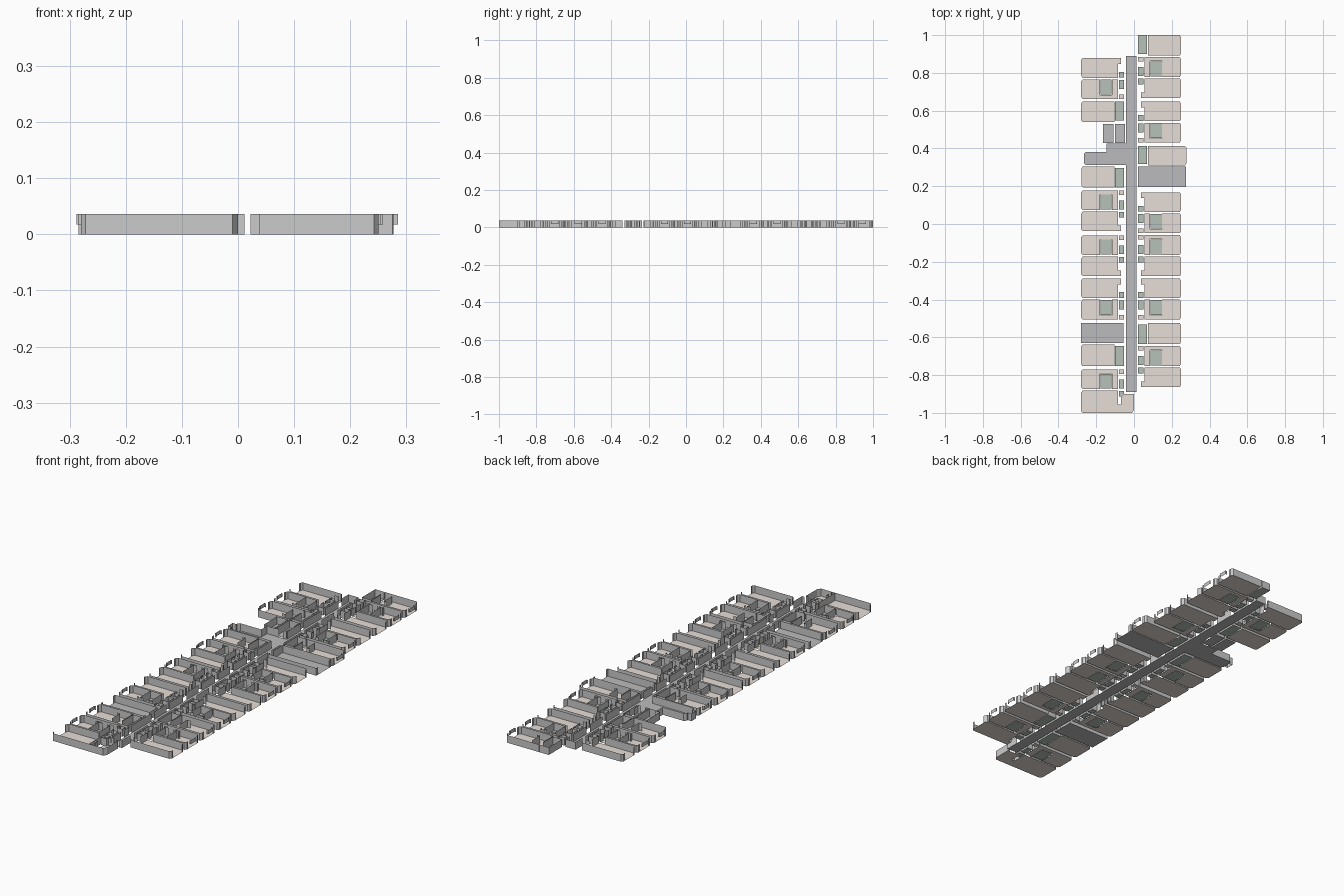
import bpy, math
from mathutils import Vector

if "Cube" in bpy.data.objects:
    bpy.data.objects.remove(bpy.data.objects["Cube"])

H = 0.036          # wall height


def mat(name, c):
    m = bpy.data.materials.new(name)
    m.diffuse_color = (*c, 1)
    m.use_nodes = True
    m.node_tree.nodes["Principled BSDF"].inputs["Base Color"].default_value = m.diffuse_color
    return m


BEIGE = mat("beige_floor", (0.80, 0.73, 0.68))
GREEN = mat("green_floor", (0.47, 0.54, 0.48))
GREY = mat("grey_floor", (0.50, 0.50, 0.51))


def mesh_obj(name, verts, faces, material=None):
    me = bpy.data.meshes.new(name)
    me.from_pydata(verts, [], faces)
    if material:
        me.materials.append(material)
    ob = bpy.data.objects.new(name, me)
    bpy.context.collection.objects.link(ob)


def walls(name, segs, z0=0.0, z1=H):
    """Thin upright sheets along a list of plan segments."""
    v, f = [], []
    for a, b in segs:
        n = len(v)
        v += [(*a, z0), (*b, z0), (*b, z1), (*a, z1)]
        f.append((n, n + 1, n + 2, n + 3))
    mesh_obj(name, v, f)


def room(name, pts, material, gaps=None, f=lambda p: p):
    """Floor polygon plus walls on its outline; gaps = {edge: [(start, end)]} in units, or None for no wall."""
    gaps = gaps or {}
    q = [f(p) for p in pts]
    area = sum(a[0] * b[1] - b[0] * a[1] for a, b in zip(q, q[1:] + q[:1]))
    order = list(range(len(q)))
    mesh_obj(name + "_floor", [(*p, 0) for p in q], [order if area > 0 else order[::-1]], material)
    segs = []
    for i in order:
        a, b = Vector(q[i]), Vector(q[(i + 1) % len(q)])
        cuts = gaps.get(i, [])
        if cuts is None:
            continue
        length, d = (b - a).length, (b - a).normalized()
        t = 0
        for c0, c1 in sorted(cuts) + [(length, length)]:
            if c0 > t + 1e-4:
                segs.append((a + d * t, a + d * min(c0, length)))
            t = c1
    walls(name + "_walls", segs)


def rect(u0, u1, v0, v1):
    return [(u0, v0), (u1, v0), (u1, v1), (u0, v1)]


def frame(side, y, d):
    """Local plan (u away from corridor, v along it) to world."""
    x0 = 0.02 if side > 0 else -0.05
    return lambda p: (x0 + side * p[0], y + d * p[1])


# Two-room apartment: living room on -v, bedroom and bathroom on +v
def double(name, side, y, d, dl=0.108):
    f = frame(side, y, d)
    room(name + "_living", [(0.035, -.004), (0.222, -.004), (0.23, -.016), (0.23, -dl + .01),
                            (0.222, -dl), (0.018, -dl), (0.018, -.078), (0.035, -.078)],
         BEIGE, {0: [(0.0, 0.03)], 2: [(0.008, dl - .034)], 5: [(0.008, 0.024)], 7: [(0, 0.02)]}, f)
    room(name + "_bedroom", [(0.035, .004), (0.066, .004), (0.066, .087), (0.129, .087), (0.129, .004),
                             (0.222, .004), (0.23, .014), (0.23, .098), (0.222, .108), (0.035, .108)],
         BEIGE, {0: None, 1: None, 2: None, 3: None, 6: [(0.01, 0.074)], 9: [(0.018, 0.04), (.06, .08)]}, f)
    room(name + "_bath", rect(0.068, 0.127, .006, .085), GREEN, {2: [(0.018, 0.042)]}, f)
    room(name + "_closet", rect(0.002, 0.030, .008, .055), GREEN, {1: [(0.012, 0.034)]}, f)
    room(name + "_pantry", rect(0.002, 0.030, .084, .108), BEIGE, {1: [(0.004, .02)]}, f)
    room(name + "_store", rect(0.002, 0.030, -.036, -.006), GREEN, {1: [(0.006, .024)]}, f)
    walls(name + "_screen", [(f(a), f(b)) for a, b in [
        ((.055, .092), (.075, .092)), ((.115, .092), (.14, .092)), ((.14, .092), (.14, .08))]])
    bay = [f(p) for p in [(0.23, .034), (0.235, .034), (0.235, .072), (0.23, .072)]]
    walls(name + "_window_bay", list(zip(bay, bay[1:])), H / 2)


# Single-room apartment with bathroom at the corridor end
def studio(name, side, y, d, depth=0.108, w=0.23):
    f = frame(side, y, d)
    room(name + "_room", [(0.054, 0), (w - .008, 0), (w, .01), (w, depth - .01), (w - .008, depth), (0.054, depth)],
         BEIGE, {2: [(0.01, depth - .032)], 5: [(0.004, .03)]}, f)
    room(name + "_bath", rect(0.002, 0.050, .008, depth), GREEN, {1: [(depth - .035, depth - .012)]}, f)
    walls(name + "_screen", [(f((.102, .03)), f((.102, .09))), (f((.102, .03)), f((.118, .03)))])
    bay = [f(p) for p in [(w, .03), (w + .008, .03), (w + .008, .07), (w, .07)]]
    walls(name + "_window_bay", list(zip(bay, bay[1:])), H / 2)


doubles = [(1, .775, 1), (1, .54, -1), (1, .06, -1), (1, -.167, 1), (1, -.397, -1), (1, -.755, 1),
           (-1, .77, -1), (-1, .07, 1), (-1, -.168, 1), (-1, -.397, -1), (-1, -.878, 1)]
for i, (s, y, d) in enumerate(doubles):
    double(f"apartment_{i + 1}", s, y, d, 0.122 if y < -.8 else 0.108)

studios = [(1, .892, 1, .108, .23), (1, .31, 1, .104, .257), (1, -.525, -1, .11, .23),
           (-1, .54, 1, .108, .23), (-1, .305, -1, .112, .228), (-1, -.638, -1, .115, .23)]
for i, s in enumerate(studios):
    studio(f"studio_{i + 1}", *s)

# Central corridor with a doorway for every apartment
right_doors, left_doors = [], [(0.31 + .89, .43 + .89)]
for s, y, d in doubles:
    for v in (.069, -.057):
        c = y + d * v
        if -.87 < c < .87:
            (right_doors if s > 0 else left_doors).append((c - .012, c + .012))
for s, y, d, depth, w in studios:
    c = y + d * (0 if d > 0 else depth)
    if c < .87:
        (right_doors if s > 0 else left_doors).append((c - .008, c + .014))
right = [(a + .89, b + .89) for a, b in right_doors] + [(1.1, 1.125)]
left = [left_doors[0]] + [(a + .89, b + .89) for a, b in left_doors[1:]] + [(.3, .32)]
left = [(1.78 - b, 1.78 - a) for a, b in left]
room("corridor", [(-.042, -.89), (.012, -.89), (.012, .89), (-.042, .89)], GREY,
     {0: [(.012, .042)], 1: right, 3: left})

# Entrance lobby, lift rooms and shared rooms
room("lobby", [(-.042, .312), (-.042, .425), (-.145, .425), (-.145, .382), (-.255, .382),
               (-.265, .372), (-.265, .322), (-.255, .312)], GREY, {0: None, 5: [(.01, .04)], 1: [(.02, .045)]})
room("stair_room", rect(-.165, -.108, .43, .53), GREY, {0: [(.025, .05)]})
room("lift_room", rect(-.1, -.048, .43, .53), GREY, {1: [(.03, .06)], 0: [(.015, .04)]})
room("lounge", rect(.022, .275, .195, .305), GREY, {1: [(.015, .095)], 3: [(.07, .095)]})
room("service_room", rect(-.28, -.055, -.63, -.525), GREY, {3: [(.015, .09)], 1: [(.015, .04)]})
bay = [(-.265, .33), (-.284, .33), (-.284, .365), (-.265, .365)]
walls("lobby_window_bay", list(zip(bay, bay[1:])))

# Southern end extension across the corridor
room("end_entry", [(-.068, -1), (-.01, -1), (.0, -.985), (.0, -.9), (-.068, -.9)], BEIGE,
     {4: None, 3: [(.012, .04)]})
walls("end_partition", [((-.085, -1), (-.085, -.93))])
